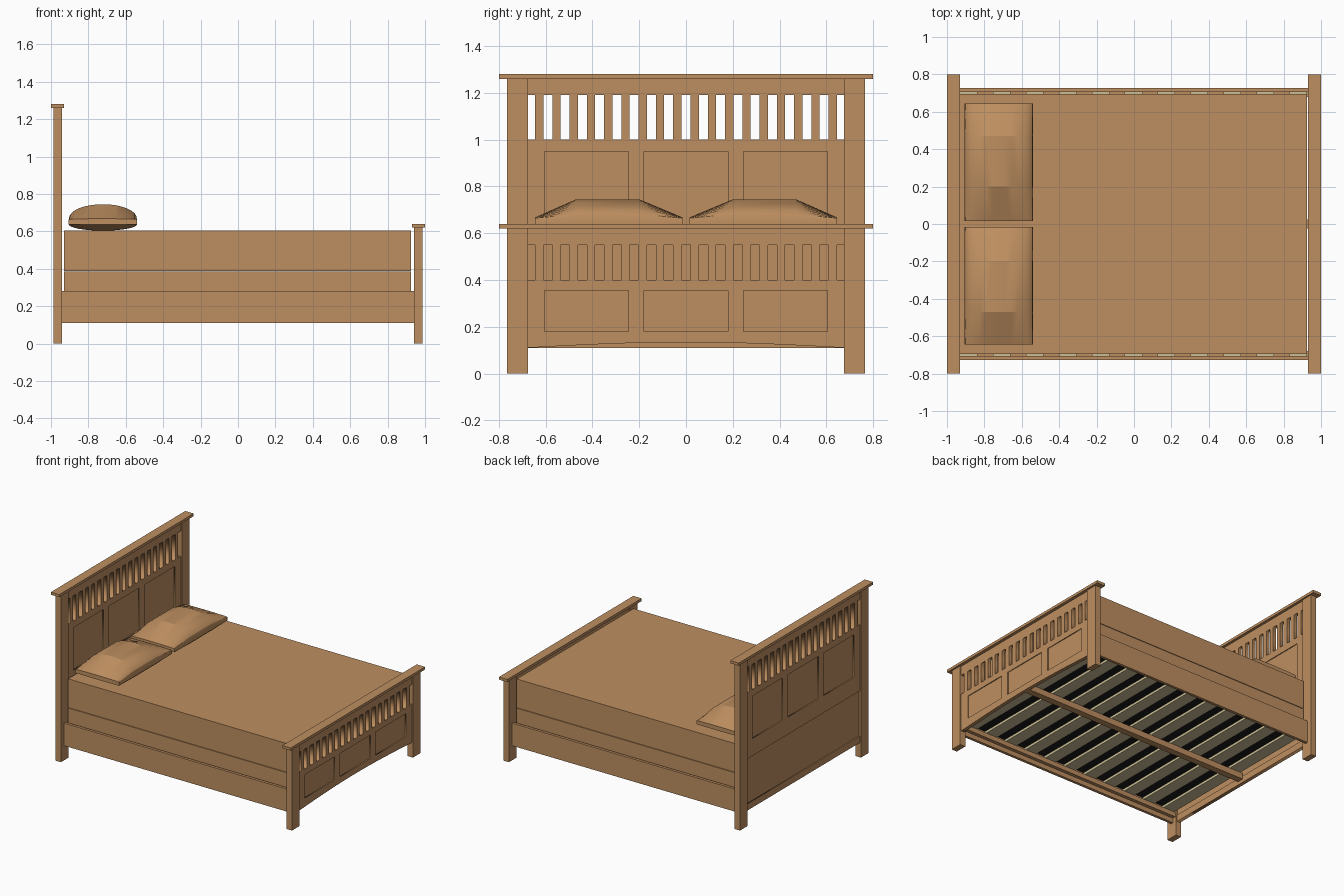
import bpy, bmesh, math

if "Cube" in bpy.data.objects:
    bpy.data.objects.remove(bpy.data.objects["Cube"])


def material(name, rgb):
    m = bpy.data.materials.new(name)
    m.diffuse_color = (*rgb, 1)
    m.use_nodes = True
    m.node_tree.nodes["Principled BSDF"].inputs["Base Color"].default_value = m.diffuse_color
    return m


WOOD = material("warm brown", (0.515, 0.274, 0.117))
SLAT = material("pale slat wood", (0.60, 0.52, 0.30))
DARK = material("dark underside", (0.012, 0.011, 0.010))


def finish(name, bm, mat):
    bmesh.ops.recalc_face_normals(bm, faces=bm.faces)
    me = bpy.data.meshes.new(name)
    bm.to_mesh(me)
    bm.free()
    me.materials.append(mat)
    ob = bpy.data.objects.new(name, me)
    bpy.context.collection.objects.link(ob)
    return ob


def box(name, x, y, z, mat=WOOD):
    bm = bmesh.new()
    bmesh.ops.create_cube(bm, size=1)
    for v in bm.verts:
        v.co = [(a + b) / 2 + c * (b - a) for (a, b), c in zip((x, y, z), v.co)]
    return finish(name, bm, mat)


def rect(y0, y1, z0, z1):
    return [(y0, z0), (y1, z0), (y1, z1), (y0, z1)]


def board(name, x, thick, outlines):
    """Upright board in the YZ plane: first outline is the edge, the rest are holes."""
    cu = bpy.data.curves.new(name, 'CURVE')
    cu.dimensions = '2D'
    cu.fill_mode = 'BOTH'
    cu.extrude = thick / 2
    for pts in outlines:
        sp = cu.splines.new('POLY')
        sp.points.add(len(pts) - 1)
        for p, (a, b) in zip(sp.points, pts):
            p.co = (a, b, 0, 1)
        sp.use_cyclic_u = True
    cu.materials.append(WOOD)
    ob = bpy.data.objects.new(name, cu)
    ob.location.x = x
    ob.rotation_euler = (math.pi / 2, 0, math.pi / 2)
    bpy.context.collection.objects.link(ob)
    bpy.ops.object.select_all(action='DESELECT')
    ob.select_set(True)
    bpy.context.view_layer.objects.active = ob
    bpy.ops.object.convert(target='MESH')


def slots(z0, z1):
    # 19 openings between 18 spindles
    pitch, w = 0.0738, 0.0385
    out = []
    for i in range(-9, 10):
        y0, y1 = i * pitch - w / 2, i * pitch + w / 2
        out.append(rect(max(y0, -0.682), min(y1, 0.682), z0, z1))
    return out


def panels(z0, z1):
    return [rect(c - 0.18, c + 0.18, z0, z1) for c in (-0.425, 0, 0.425)]


# Posts and caps
for end, cx, top in (("head", -0.9635, 1.26), ("foot", 0.9635, 0.62)):
    for side, s in (("left", -1), ("right", 1)):
        box(f"{end}_post_{side}", (cx - 0.0225, cx + 0.0225),
            sorted((s * 0.675, s * 0.765)), (0, top))
    sx = 1 if cx > 0 else -1
    box(f"{end}_cap", sorted((sx * 0.93, sx * 1.0)), (-0.8, 0.8), (top, top + 0.02))

# Headboard frame with slots and recessed panels
board("headboard_frame", -0.9635, 0.027,
      [rect(-0.69, 0.69, 0.11, 1.26)] + slots(1.0, 1.19) + panels(0.63, 0.95)
      + [rect(-0.68, 0.68, 0.16, 0.5)])
box("headboard_panels", (-0.9705, -0.9565), (-0.685, 0.685), (0.13, 0.97))

# Footboard frame with arched lower edge
arch = [(-0.69 + 1.38 * i / 24,
         0.11 + 0.024 * max(0, math.cos(math.pi / 2 * (-0.69 + 1.38 * i / 24) / 0.68)))
        for i in range(25)]
board("footboard_frame", 0.9635, 0.027,
      [arch + [(0.69, 0.62), (-0.69, 0.62)]] + slots(0.40, 0.55) + panels(0.18, 0.355))
box("footboard_panels", (0.9565, 0.9705), (-0.64, 0.64), (0.155, 0.375))

# Side rails and slat ledgers
for side, s in (("left", -1), ("right", 1)):
    box(f"side_rail_{side}", (-0.945, 0.945), sorted((s * 0.706, s * 0.727)), (0.11, 0.28))
    box(f"ledger_{side}", (-0.94, 0.94), sorted((s * 0.68, s * 0.706)), (0.145, 0.18))

# Centre beam and slats
box("centre_beam", (-0.95, 0.95), (-0.025, 0.025), (0.135, 0.18))
for i in range(11):
    cx = -0.0025 + (i - 5) * 0.176
    box(f"slat_{i + 1}", (cx - 0.047, cx + 0.047), (-0.705, 0.705), (0.18, 0.198), SLAT)

# Box spring with dark underside, and mattress
spring = box("box_spring", (-0.93, 0.925), (-0.695, 0.695), (0.199, 0.385))
spring.data.materials.append(DARK)
for f in spring.data.polygons:
    if f.normal.z < -0.5:
        f.material_index = 1
box("mattress", (-0.93, 0.925), (-0.695, 0.695), (0.389, 0.605))

# Pillows: rounded sections lofted along y
N = 16
for side, s in (("left", -1), ("right", 1)):
    bm = bmesh.new()
    rings = []
    for y, top, low in ((0.015, 0.668, 0.636), (0.2, 0.745, 0.604),
                        (0.47, 0.745, 0.604), (0.645, 0.668, 0.636)):
        ring = []
        for i in range(N + 1):
            a = math.pi * i / N
            ring.append((math.cos(a), 0.663 + (top - 0.663) * abs(math.sin(a)) ** 0.9))
        for i in range(N + 1):
            a = math.pi * i / N
            ring.append((-math.cos(a), 0.638 - (0.638 - low) * abs(math.sin(a))))
        rings.append([bm.verts.new((-0.7225 + 0.1825 * x, s * y, z)) for x, z in ring])
    for r0, r1 in zip(rings, rings[1:]):
        for i in range(len(r0)):
            j = (i + 1) % len(r0)
            bm.faces.new((r0[i], r0[j], r1[j], r1[i]))
    bm.faces.new(rings[0])
    bm.faces.new(rings[-1])
    ob = finish(f"pillow_{side}", bm, WOOD)
    bpy.ops.object.select_all(action='DESELECT')
    ob.select_set(True)
    bpy.context.view_layer.objects.active = ob
    bpy.ops.object.shade_smooth_by_angle(angle=math.radians(21))
